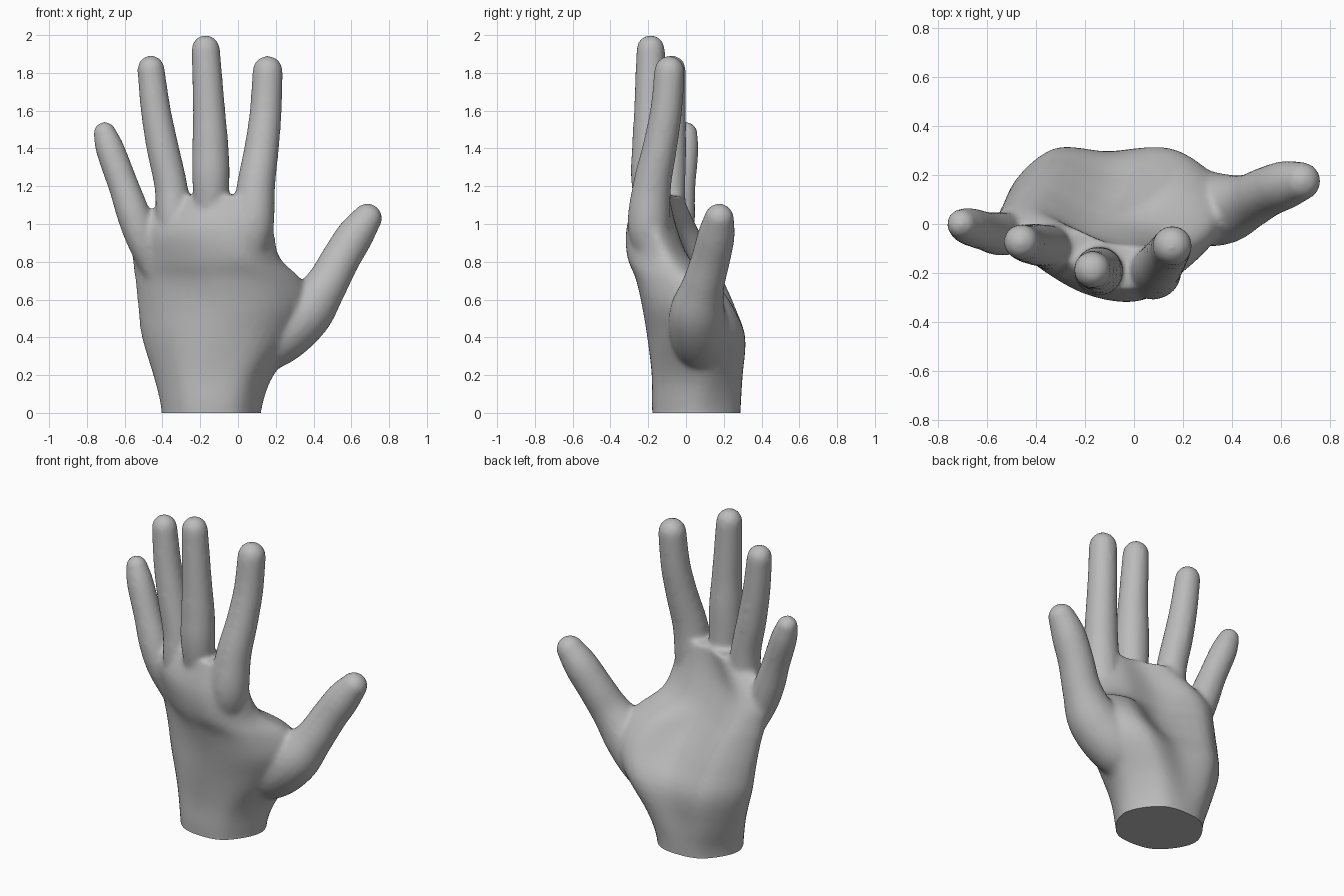
import bpy, bmesh, math
from mathutils import Vector

if "Cube" in bpy.data.objects:
    bpy.data.objects.remove(bpy.data.objects["Cube"])


def spline(pts, n, closed=False):
    """Smooth curve through tuples of any length, n steps per span."""
    k, out = len(pts), []
    for i in range(k if closed else k - 1):
        if closed:
            p = [pts[(i + j) % k] for j in (-1, 0, 1, 2)]
        else:
            p = [pts[min(max(i + j, 0), k - 1)] for j in (-1, 0, 1, 2)]
        for s in range(n):
            t = s / n
            out.append(tuple(0.5 * (2 * b + (c - a) * t + (2 * a - 5 * b + 4 * c - d) * t * t
                                    + (3 * b - a - 3 * c + d) * t ** 3)
                             for a, b, c, d in zip(*p)))
    if not closed:
        out.append(tuple(pts[-1]))
    return out


def loft(bm, rings):
    """Closed skin over a stack of equal rings."""
    rows = [[bm.verts.new(p) for p in r] for r in rings]
    for a, b in zip(rows, rows[1:]):
        for i in range(len(a)):
            j = (i + 1) % len(a)
            bm.faces.new((a[i], a[j], b[j], b[i]))
    bm.faces.new(rows[0][::-1])
    bm.faces.new(rows[-1])


def finger(bm, stations):
    """Round tapered tube through (x, y, z, radius) with a domed tip."""
    path = [(Vector(s[:3]), s[3] + 0.004) for s in spline(stations, 5)]
    tip, r = path[-1]
    t = (tip - path[-2][0]).normalized()
    path += [(tip + t * r * math.sin(a), r * math.cos(a))
             for a in (math.radians(d) for d in (20, 40, 60, 78))]
    rings = []
    for i, (c, rad) in enumerate(path):
        t = (path[min(i + 1, len(path) - 1)][0] - path[max(i - 1, 0)][0]).normalized()
        u = Vector((0, 1, 0)).cross(t).normalized()
        v = t.cross(u)
        rings.append([c + rad * (math.cos(a) * u + math.sin(a) * v)
                      for a in (math.tau * k / 20 for k in range(20))])
    loft(bm, rings)


bm = bmesh.new()

# Palm and wrist: z, left x/y, right x/y, back y (3 points), palm y (3 points)
palm = [
    (-0.12, -0.40, 0.06, 0.11, 0.06, -0.12, -0.17, -0.13, 0.24, 0.28, 0.24),
    (0.04, -0.41, 0.06, 0.13, 0.06, -0.13, -0.18, -0.14, 0.25, 0.29, 0.25),
    (0.20, -0.45, 0.09, 0.19, 0.09, -0.12, -0.18, -0.14, 0.28, 0.295, 0.28),
    (0.40, -0.51, 0.10, 0.34, 0.10, -0.12, -0.205, -0.14, 0.305, 0.285, 0.305),
    (0.56, -0.53, 0.08, 0.40, 0.07, -0.12, -0.23, -0.17, 0.26, 0.18, 0.25),
    (0.70, -0.545, 0.05, 0.345, 0.01, -0.12, -0.255, -0.22, 0.20, 0.08, 0.15),
    (0.82, -0.56, 0.02, 0.225, -0.10, -0.14, -0.28, -0.295, 0.14, 0.02, 0.01),
    (0.98, -0.56, -0.01, 0.19, -0.17, -0.16, -0.29, -0.305, 0.06, -0.04, -0.06),
    (1.15, -0.36, -0.07, 0.17, -0.17, -0.17, -0.26, -0.25, -0.02, -0.08, -0.10),
]
rings = []
for z, xl, yl, xr, yr, b1, b2, b3, f1, f2, f3 in spline(palm, 4):
    q = [xl + (xr - xl) * f for f in (0.2, 0.5, 0.8)]
    outline = [(xl, yl), (q[0], b1), (q[1], b2), (q[2], b3),
               (xr, yr), (q[2], f3), (q[1], f2), (q[0], f1)]
    rings.append([(x, y, z) for x, y in spline(outline, 5, True)])
loft(bm, rings)

# Fingers and thumb, base (sunk in the palm) to tip
digits = {
    "little": [(-0.43, 0.0, 0.70, 0.05), (-0.50, -0.035, 0.90, 0.08),
               (-0.553, -0.04, 1.05, 0.085), (-0.605, -0.03, 1.2, 0.077),
               (-0.675, -0.01, 1.39, 0.073), (-0.705, 0.0, 1.48, 0.058)],
    "ring": [(-0.30, -0.08, 0.80, 0.06), (-0.335, -0.095, 1.0, 0.09),
             (-0.355, -0.09, 1.2, 0.084), (-0.398, -0.085, 1.4, 0.082),
             (-0.435, -0.08, 1.6, 0.076), (-0.461, -0.073, 1.82, 0.069)],
    "middle": [(-0.14, -0.15, 0.80, 0.06), (-0.143, -0.19, 1.2, 0.094),
               (-0.146, -0.19, 1.4, 0.093), (-0.153, -0.19, 1.6, 0.082),
               (-0.171, -0.187, 1.925, 0.072)],
    "index": [(0.05, -0.15, 0.74, 0.06), (0.075, -0.195, 0.97, 0.108),
              (0.095, -0.18, 1.2, 0.098), (0.125, -0.14, 1.4, 0.088),
              (0.147, -0.105, 1.6, 0.081), (0.157, -0.088, 1.81, 0.077)],
    "thumb": [(-0.02, 0.09, 0.24, 0.08), (0.18, 0.075, 0.385, 0.15),
              (0.35, 0.06, 0.525, 0.145), (0.462, 0.09, 0.67, 0.11),
              (0.54, 0.13, 0.81, 0.1), (0.62, 0.16, 0.94, 0.095),
              (0.684, 0.175, 1.03, 0.076)],
}
for stations in digits.values():
    finger(bm, stations)

bmesh.ops.recalc_face_normals(bm, faces=bm.faces)
mesh = bpy.data.meshes.new("hand")
bm.to_mesh(mesh)
bm.free()
hand = bpy.data.objects.new("hand", mesh)
bpy.context.collection.objects.link(hand)

# Fuse the parts into one soft skin
fuse = hand.modifiers.new("fuse", 'REMESH')
fuse.mode = 'VOXEL'
fuse.voxel_size = 0.014
soften = hand.modifiers.new("soften", 'SMOOTH')
soften.factor = 0.5
soften.iterations = 11
skin = bpy.data.meshes.new_from_object(
    hand.evaluated_get(bpy.context.evaluated_depsgraph_get()))
hand.modifiers.clear()
hand.data = skin

# Cut the wrist flat
bm = bmesh.new()
bm.from_mesh(skin)
cut = bmesh.ops.bisect_plane(bm, geom=bm.verts[:] + bm.edges[:] + bm.faces[:],
                             plane_co=(0, 0, 0.005), plane_no=(0, 0, 1), clear_inner=True)
rim = [e for e in cut["geom_cut"] if isinstance(e, bmesh.types.BMEdge)]
bmesh.ops.holes_fill(bm, edges=rim, sides=0)
for v in {v for e in rim for v in e.verts}:
    v.co.z = 0
bmesh.ops.recalc_face_normals(bm, faces=bm.faces)
bm.to_mesh(skin)
bm.free()

grey = bpy.data.materials.new("plain grey")
grey.diffuse_color = (0.5, 0.5, 0.5, 1)
grey.use_nodes = True
grey.node_tree.nodes["Principled BSDF"].inputs["Base Color"].default_value = grey.diffuse_color
skin.materials.clear()
skin.materials.append(grey)

bpy.context.view_layer.objects.active = hand
hand.select_set(True)
bpy.ops.object.shade_smooth_by_angle(angle=math.radians(45))
